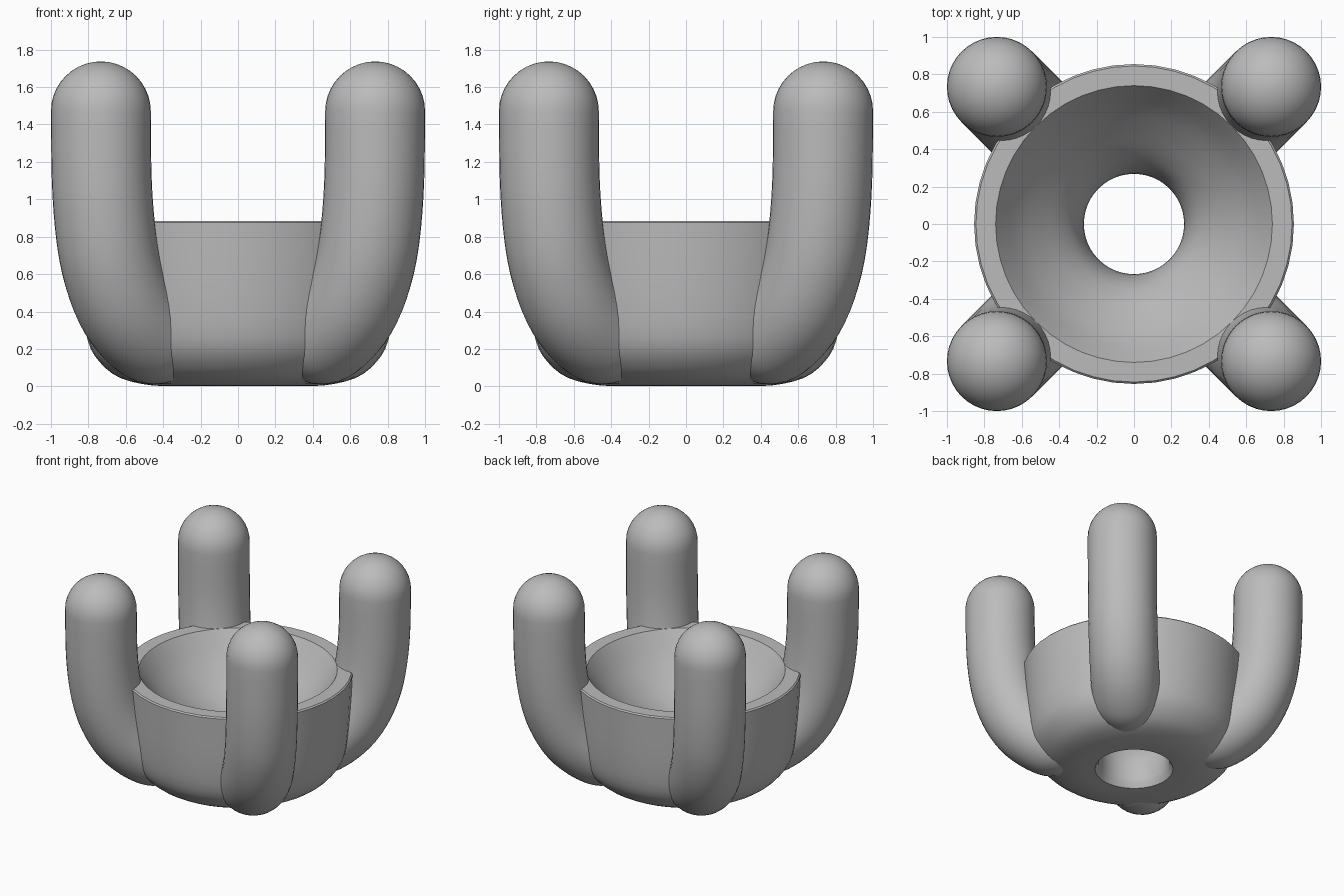
import bpy, bmesh
from math import sin, cos, pi, radians
from mathutils import Vector

if "Cube" in bpy.data.objects:
    bpy.data.objects.remove(bpy.data.objects["Cube"])

grey = bpy.data.materials.new("plain grey")
grey.use_nodes = True
colour = (0.5, 0.5, 0.5, 1)
grey.diffuse_color = colour
grey.node_tree.nodes["Principled BSDF"].inputs["Base Color"].default_value = colour


def smooth_path(points, steps):
    """Catmull-Rom interpolation through the given points."""
    pts = [Vector(p) for p in points]
    pts = [2 * pts[0] - pts[1]] + pts + [2 * pts[-1] - pts[-2]]
    out = []
    for a, b, c, d in zip(pts, pts[1:], pts[2:], pts[3:]):
        for i in range(steps):
            t = i / steps
            out.append(0.5 * (2 * b + (c - a) * t + (2 * a - 5 * b + 4 * c - d) * t * t
                              + (3 * b - a - 3 * c + d) * t ** 3))
    return out + [pts[-2]]


def skin(name, rings, closed=False):
    """Bridge a list of vertex rings into a smooth shaded object."""
    bm = bmesh.new()
    loops = [[bm.verts.new(p) for p in ring] for ring in rings]
    n = len(loops[0])
    pairs = list(zip(loops, loops[1:]))
    if closed:
        pairs.append((loops[-1], loops[0]))
    else:
        bm.faces.new(loops[0])
        bm.faces.new(loops[-1])
    for low, high in pairs:
        for i in range(n):
            j = (i + 1) % n
            bm.faces.new((low[i], low[j], high[j], high[i]))
    bmesh.ops.recalc_face_normals(bm, faces=bm.faces)
    mesh = bpy.data.meshes.new(name)
    bm.to_mesh(mesh)
    bm.free()
    mesh.materials.append(grey)
    obj = bpy.data.objects.new(name, mesh)
    bpy.context.collection.objects.link(obj)
    bpy.ops.object.select_all(action="DESELECT")
    obj.select_set(True)
    bpy.context.view_layer.objects.active = obj
    bpy.ops.object.shade_smooth_by_angle(angle=radians(35))
    return obj


# Bowl with a flat rim, a rounded underside and a funnel down to the open hole
outside = smooth_path([(0.3, 0.005), (0.46, 0.005), (0.63, 0.045), (0.74, 0.13),
                       (0.805, 0.25), (0.835, 0.48), (0.855, 0.875)], 3)
inside = smooth_path([(0.74, 0.885), (0.62, 0.71), (0.5, 0.575), (0.4, 0.47),
                      (0.325, 0.37), (0.283, 0.26), (0.268, 0.14), (0.275, 0.05)], 3)
profile = outside + [Vector((0.845, 0.885))] + inside
SIDES = 48
skin("bowl", [[(p.x * cos(2 * pi * i / SIDES), p.x * sin(2 * pi * i / SIDES), p.y)
               for i in range(SIDES)] for p in profile], closed=True)

# Prong: radial distance, height and tube radius along its centre line
R, TOP = 0.267, 1.47
spine = smooth_path([(0.4, 0.2, 0.13), (0.5, 0.225, 0.217), (0.61, 0.267, R),
                     (0.75, 0.34, R), (0.865, 0.46, R), (0.95, 0.63, R),
                     (1.0, 0.82, R), (1.03, 1.1, R), (1.037, TOP, R)], 4)
spine += [Vector((1.037, TOP + R * sin(a), R * cos(a)))
          for a in (pi / 2 * k / 10 for k in range(1, 10))]
spine.append(Vector((1.037, TOP + R * 0.999, R * 0.03)))


def prong(name, angle):
    rings = []
    for k, p in enumerate(spine):
        tangent = (spine[min(k + 1, len(spine) - 1)] - spine[max(k - 1, 0)]).xy.normalized()
        ring = []
        for i in range(40):
            a = 2 * pi * i / 40
            d = p.x + p.z * cos(a) * tangent.y
            z = p.y - p.z * cos(a) * tangent.x
            s = p.z * sin(a)
            ring.append((d * cos(angle) - s * sin(angle), d * sin(angle) + s * cos(angle), z))
        rings.append(ring)
    return skin(name, rings)


for number, name in enumerate(("back_left_prong", "back_right_prong",
                               "front_right_prong", "front_left_prong")):
    prong(name, pi / 4 + number * pi / 2)
